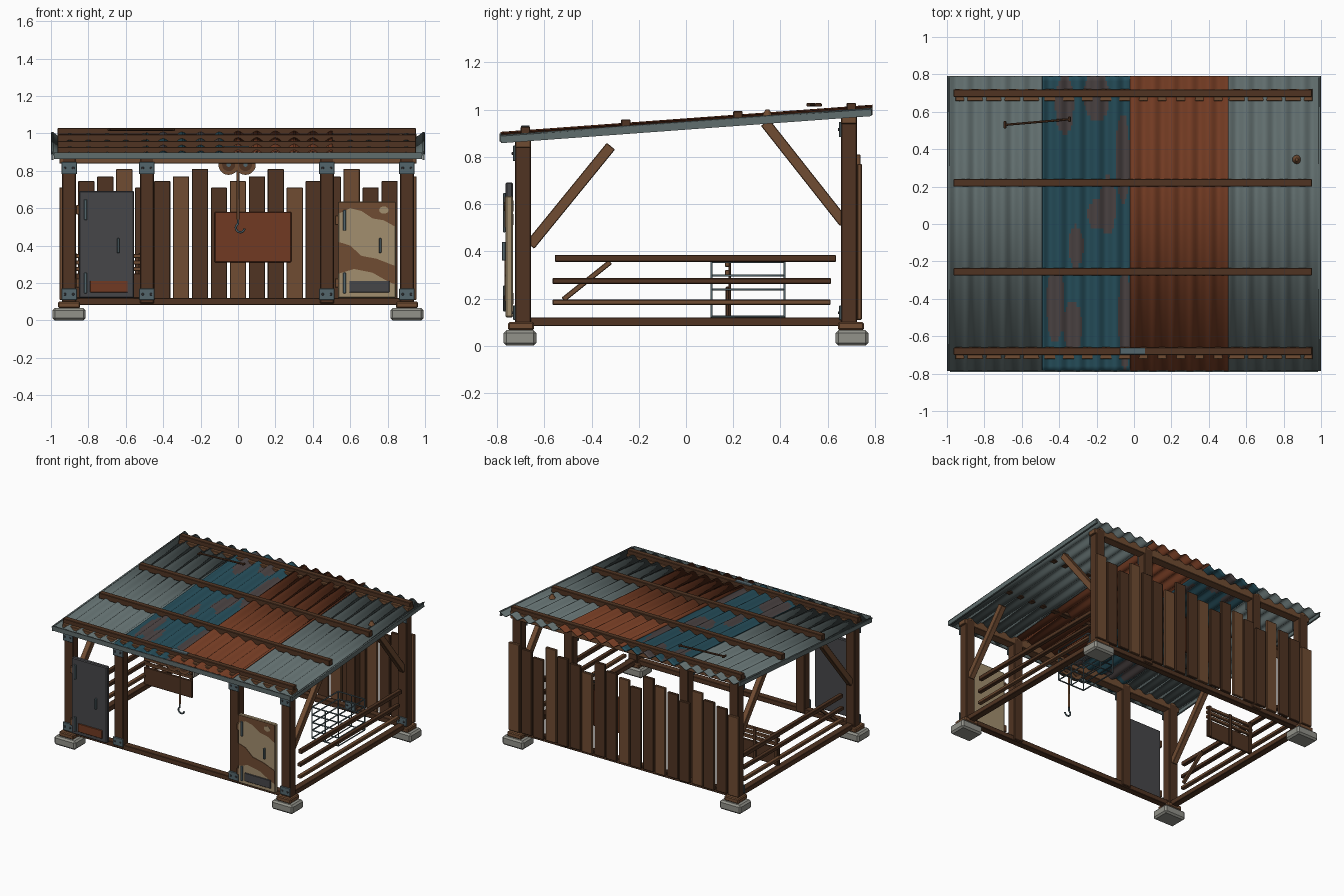
import bpy, bmesh, math
from mathutils import Vector

cube = bpy.data.objects.get("Cube")
if cube:
    bpy.data.objects.remove(cube, do_unlink=True)


def material(name, r, g, b):
    lin = [((c / 255 + 0.055) / 1.055) ** 2.4 for c in (r, g, b)] + [1]
    m = bpy.data.materials.new(name)
    m.use_nodes = True
    m.diffuse_color = lin
    m.node_tree.nodes["Principled BSDF"].inputs["Base Color"].default_value = lin
    return m


DARK = material("dark wood", 80, 52, 34)
LIGHT = material("light wood", 112, 76, 50)
ZINC = material("grey roof sheet", 96, 109, 109)
COAL = material("charcoal metal", 70, 70, 73)
RUST = material("rust red", 113, 58, 34)
BLUE = material("faded blue", 38, 79, 92)
PATCH = material("worn patch", 76, 68, 68)
STONE = material("stone", 146, 146, 138)
TAN = material("tan paint", 162, 142, 110)
IRON = material("iron", 84, 102, 108)


def finish(name, bm, mats, bevel=0):
    bmesh.ops.recalc_face_normals(bm, faces=bm.faces)
    me = bpy.data.meshes.new(name)
    bm.to_mesh(me)
    bm.free()
    for m in mats:
        me.materials.append(m)
    ob = bpy.data.objects.new(name, me)
    bpy.context.collection.objects.link(ob)
    if bevel:
        mod = ob.modifiers.new("bevel", "BEVEL")
        mod.width, mod.segments = bevel, 1
    return ob


def box(name, x, y, z, mat, bevel=0.003):
    """Box from (low, high) pairs on each axis."""
    bm = bmesh.new()
    bmesh.ops.create_cube(bm, size=1)
    for v in bm.verts:
        v.co = [r[0] if c < 0 else r[1] for r, c in zip((x, y, z), v.co)]
    return finish(name, bm, [mat], bevel)


def around(c, width):
    return c - width / 2, c + width / 2


def bar(name, a, b, w, h, mat, bevel=0.003):
    """Rectangular bar between two points."""
    a, b = Vector(a), Vector(b)
    d = b - a
    ob = box(name, around(0, w), around(0, h), around(0, d.length), mat, bevel)
    ob.location = (a + b) / 2
    ob.rotation_euler = d.to_track_quat("Z", "Y").to_euler()
    return ob


def rod(name, points, radius, mat):
    """Round wire through points."""
    cu = bpy.data.curves.new(name, "CURVE")
    cu.dimensions, cu.bevel_depth, cu.bevel_resolution = "3D", radius, 1
    cu.use_fill_caps = True
    sp = cu.splines.new("POLY")
    sp.points.add(len(points) - 1)
    for p, co in zip(sp.points, points):
        p.co = (*co, 1)
    cu.materials.append(mat)
    ob = bpy.data.objects.new(name, cu)
    bpy.context.collection.objects.link(ob)


def plate(name, outline, y, mat, depth=0.003):
    """Thin flat shape facing the front, outline in x and z."""
    bm = bmesh.new()
    f = bm.faces.new([bm.verts.new((x, y, z)) for x, z in outline])
    ext = bmesh.ops.extrude_face_region(bm, geom=[f])["geom"]
    for v in ext:
        if isinstance(v, bmesh.types.BMVert):
            v.co.y += depth
    return finish(name, bm, [mat])


def roof(y):
    return 0.935 + 0.073 * y


# Stone footings, wooden pads and posts
for sx in (-1, 1):
    for sy in (-1, 1):
        box("footing", around(sx * 0.903, 0.176), around(sy * 0.703, 0.138), (0, 0.066), STONE, 0.012)
        box("post_pad", around(sx * 0.903, 0.118), around(sy * 0.698, 0.11), (0.066, 0.1), LIGHT, 0.006)
for y in (-0.69, 0.69):
    for x in (-0.903, -0.487, 0.475, 0.903):
        box("post", around(x, 0.075), around(y, 0.068), (0.09, roof(y)), DARK, 0.005)
        # Riveted brackets at the post ends
        face = -0.728 if y < 0 else 0.653
        for z, h in ((roof(y) - 0.07, 0.065), (0.14, 0.06)):
            box("bracket", around(x, 0.082), around(face, 0.01), around(z, h), IRON, 0.002)
            for dx in (-0.022, 0.022):
                box("rivet", around(x + dx, 0.012), around(face, 0.02), around(z, 0.012), COAL, 0.002)

# Sills, headers and purlins
for y in (-0.69, 0.69):
    box("sill", (-0.87, 0.87), around(y, 0.05), (0.083, 0.12), DARK)
    box("header", (-0.955, 0.955), around(y, 0.066), (roof(y) - 0.046, roof(y) + 0.012), LIGHT)
for y in (-0.68, -0.255, 0.22, 0.7):
    box("purlin", (-0.965, 0.952), around(y, 0.04), (roof(y), roof(y) + 0.042), DARK)
for x in (-0.903, 0.903):
    box("side_sill", around(x, 0.05), (-0.66, 0.66), (0.083, 0.12), DARK)
    # Side rails and corner braces
    for z, w, a, b, m in ((0.37, 0.03, -0.555, 0.635, DARK), (0.274, 0.024, -0.565, 0.615, DARK),
                          (0.184, 0.022, -0.565, 0.612, LIGHT)):
        box("side_rail", around(x, 0.03), (a, b), around(z, w), m)
    bar("front_brace", (x, -0.66, 0.425), (x, -0.318, 0.845), 0.04, 0.045, LIGHT)
    bar("back_brace", (x, 0.67, 0.52), (x, 0.335, 0.945), 0.04, 0.045, LIGHT)
bar("rail_brace", (-0.875, -0.52, 0.195), (-0.875, -0.32, 0.355), 0.022, 0.022, LIGHT)

# Back wall boards with uneven tops
for i in range(19):
    top = (0.71, 0.745, 0.77, 0.81)[i % 4]
    box("wall_board", around(-0.912 + 0.1013 * i, 0.087), around(0.735 - 0.006 * (i % 2), 0.02),
        (0.11, top), DARK if i % 3 else LIGHT)
box("wall_patch", (-0.125, 0.285), (0.695, 0.712), (0.31, 0.58), RUST, 0.004)

# Corrugated roof sheets, the blue one with worn patches
SPOTS = [(-0.37, 0.64, 0.05, 0.16), (-0.2, 0.68, 0.07, 0.13), (-0.14, 0.1, 0.045, 0.16),
         (-0.2, 0.05, 0.05, 0.08), (-0.31, -0.12, 0.04, 0.11), (-0.42, -0.43, 0.05, 0.2),
         (-0.33, -0.55, 0.05, 0.14), (-0.06, 0.35, 0.04, 0.24), (-0.05, -0.5, 0.035, 0.28)]


def sheet(name, x0, x1, lift, mats, rows):
    bm = bmesh.new()
    cols = 50
    grid = []
    for j in range(rows + 1):
        y = -0.785 + 1.575 * j / rows
        xs = [x0 + (x1 - x0) * i / cols for i in range(cols + 1)]
        grid.append([bm.verts.new((x, y, roof(y) + lift + 0.013 * math.cos(x * math.tau * 10))) for x in xs])
    for j in range(rows):
        for i in range(cols):
            f = bm.faces.new((grid[j][i], grid[j][i + 1], grid[j + 1][i + 1], grid[j + 1][i]))
            c = f.calc_center_median()
            if len(mats) > 1 and any(((c.x - a) / p) ** 2 + ((c.y - b) / q) ** 2 < 1 for a, b, p, q in SPOTS):
                f.material_index = 1
    ob = finish(name, bm, mats)
    mod = ob.modifiers.new("thickness", "SOLIDIFY")
    mod.thickness, mod.offset = 0.006, 0
    bpy.ops.object.select_all(action="DESELECT")
    ob.select_set(True)
    bpy.context.view_layer.objects.active = ob
    bpy.ops.object.shade_smooth_by_angle()


sheet("right_roof_sheet", -0.998, -0.48, 0, [ZINC], 1)
sheet("blue_roof_sheet", -0.49, -0.01, 0.007, [BLUE, PATCH], 60)
sheet("rust_roof_sheet", -0.02, 0.505, 0.012, [RUST], 1)
sheet("left_roof_sheet", 0.495, 0.998, 0, [ZINC], 1)

# Roof edge trims
for x in (-0.992, 0.992):
    bar("side_trim", (x, -0.785, roof(-0.785) - 0.003), (x, 0.785, roof(0.785) - 0.003), 0.012, 0.034, ZINC, 0)
box("front_trim", (-0.985, 0.985), (-0.79, -0.782), (0.864, 0.898), ZINC, 0)


def door(name, x0, x1, top, mat, vent_mat):
    box(name, (x0, x1), (-0.765, -0.732), (0.12, top), mat, 0.006)
    for z in (0.2, top - 0.1):
        box("hinge_block", (x0 - 0.016, x0 + 0.004), (-0.76, -0.73), around(z, 0.05), LIGHT)
        box("hinge_strap", around(x0 + 0.035, 0.015), (-0.774, -0.764), around(z, 0.11), IRON, 0.002)
    box("door_handle", around(x1 - 0.085, 0.014), (-0.78, -0.764), (0.36, 0.44), IRON, 0.003)
    box("door_vent", (x0 + 0.06, x1 - 0.035), (-0.773, -0.764), (0.15, 0.212), vent_mat, 0.002)


# Storage doors, the left one in two tone paint
door("right_door", -0.85, -0.555, 0.692, COAL, RUST)
door("left_door", 0.535, 0.845, 0.635, TAN, COAL)
plate("top_paint", [(0.537, 0.633), (0.843, 0.633), (0.843, 0.5), (0.78, 0.535), (0.72, 0.545),
                    (0.66, 0.585), (0.6, 0.6), (0.537, 0.57)], -0.768, LIGHT)
plate("band_paint", [(0.537, 0.42), (0.6, 0.4), (0.66, 0.345), (0.74, 0.33), (0.843, 0.29), (0.843, 0.19),
                     (0.79, 0.215), (0.72, 0.255), (0.62, 0.275), (0.537, 0.25)], -0.768, LIGHT)
plate("paint_spot", [(0.78 + 0.026 * math.cos(k * math.tau / 10), 0.59 + 0.02 * math.sin(k * math.tau / 10))
                     for k in range(10)], -0.77, TAN)

# Pulleys, rope and hook below the front header
for x in (-0.05, 0.04):
    for r, depth, m in ((0.055, 0.03, LIGHT), (0.035, 0.038, DARK), (0.012, 0.046, IRON)):
        bm = bmesh.new()
        bmesh.ops.create_cone(bm, cap_ends=True, segments=20, radius1=r, radius2=r, depth=depth)
        pulley = finish("pulley", bm, [m])
        pulley.location, pulley.rotation_euler = (x, -0.69, 0.833), (math.pi / 2, 0, 0)
rod("hoist_rope", [(0, -0.69, 0.86), (0, -0.69, 0.54)], 0.008, LIGHT)
rod("hoist_hook", [(0, -0.69, 0.55), (0, -0.69, 0.52)] +
    [(0.012 + 0.024 * math.cos(a), -0.69, 0.495 + 0.024 * math.sin(a))
     for a in [2.1 + k * 0.45 for k in range(10)]], 0.006, IRON)
box("hoist_plate", (-0.075, 0.06), around(-0.68, 0.036), (0.92, 0.932), IRON, 0.002)

# Wire cage
cx, cy, cz = (0.54, 0.76), (0.108, 0.418), (0.123, 0.355)
for z in [cz[0] + (cz[1] - cz[0]) * k / 4 for k in range(5)]:
    ring = [(cx[0], cy[0], z), (cx[1], cy[0], z), (cx[1], cy[1], z), (cx[0], cy[1], z), (cx[0], cy[0], z)]
    rod("cage_ring", ring, 0.005, IRON)
for x in (cx[0], 0.65, cx[1]):
    for y in cy:
        rod("cage_upright", [(x, y, cz[0]), (x, y, cz[1])], 0.005, IRON)
    rod("cage_floor_wire", [(x, cy[0], cz[0]), (x, cy[1], cz[0])], 0.004, IRON)

# Slatted divider beside the right wall
box("divider_panel", (-0.9, -0.5), around(0.175, 0.014), (0.12, 0.25), DARK)
for z in (0.275, 0.31, 0.345):
    box("divider_slat", (-0.9, -0.5), around(0.175, 0.02), around(z, 0.022), LIGHT)
for x in (-0.88, -0.7, -0.52):
    box("divider_stile", around(x, 0.025), around(0.185, 0.012), (0.12, 0.36), DARK)

# Loose tool and wooden knob on the roof
bar("roof_tool", (-0.69, 0.53, 1.02), (-0.345, 0.56, 1.02), 0.012, 0.012, DARK)
bar("tool_head", (-0.69, 0.51, 1.02), (-0.69, 0.55, 1.02), 0.014, 0.014, DARK)
bar("tool_grip", (-0.345, 0.545, 1.02), (-0.345, 0.575, 1.02), 0.014, 0.014, DARK)
bm = bmesh.new()
bmesh.ops.create_cone(bm, cap_ends=True, segments=10, radius1=0.024, radius2=0.008, depth=0.03)
finish("roof_knob", bm, [LIGHT]).location = (0.87, 0.345, 0.985)
